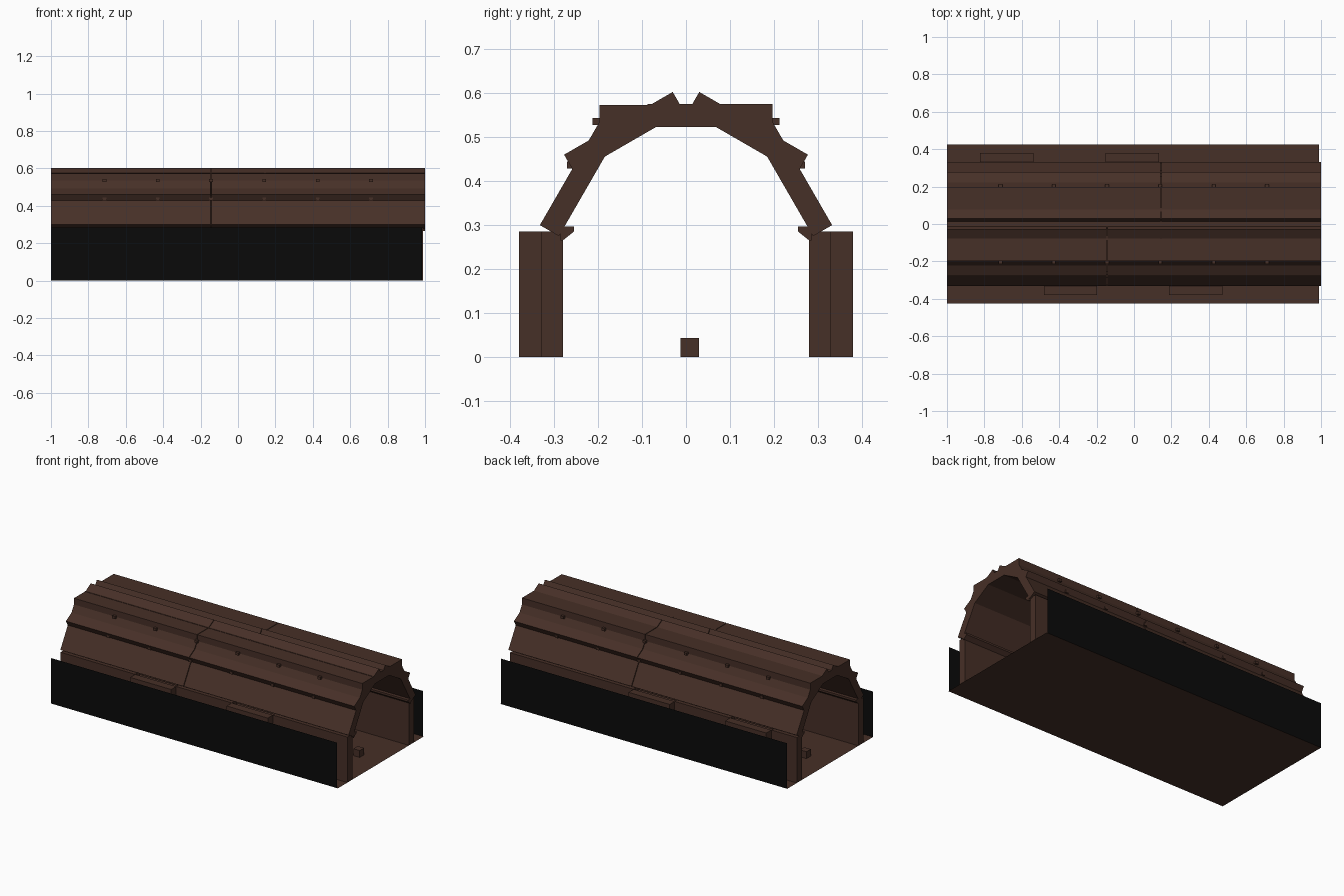
import bpy, bmesh, math
from mathutils import Matrix

if "Cube" in bpy.data.objects:
    bpy.data.objects.remove(bpy.data.objects["Cube"])


def material(name, rgb):
    m = bpy.data.materials.new(name)
    m.diffuse_color = (*rgb, 1)
    m.use_nodes = True
    m.node_tree.nodes["Principled BSDF"].inputs["Base Color"].default_value = m.diffuse_color
    return m


BROWN = material("dark wood brown", (0.062, 0.029, 0.020))
BLACK = material("black", (0.003, 0.003, 0.003))


def prism(name, pts, x0, x1, mat=BROWN):
    """Extrude a (y, z) outline along x."""
    bm = bmesh.new()
    f = bm.faces.new([bm.verts.new((x0, y, z)) for y, z in pts])
    ext = bmesh.ops.extrude_face_region(bm, geom=[f])
    for v in ext["geom"]:
        if isinstance(v, bmesh.types.BMVert):
            v.co.x = x1
    bmesh.ops.recalc_face_normals(bm, faces=bm.faces)
    return finish(name, bm, mat)


def sheet(name, corners, mat):
    bm = bmesh.new()
    bm.faces.new([bm.verts.new(c) for c in corners])
    return finish(name, bm, mat)


def finish(name, bm, mat):
    me = bpy.data.meshes.new(name)
    bm.to_mesh(me)
    bm.free()
    me.materials.append(mat)
    ob = bpy.data.objects.new(name, me)
    bpy.context.collection.objects.link(ob)
    return ob


def box(name, x0, x1, y0, y1, z0, z1):
    return prism(name, [(y0, z0), (y1, z0), (y1, z1), (y0, z1)], x0, x1)


P, T = 0.285, 0.05          # panel size and thickness


def plank(s, y, z, deg):
    """Panel outline from its lower outer corner, leaning inward at deg."""
    a = math.radians(deg)
    dy, dz = -math.cos(a) * P, math.sin(a) * P
    ny, nz = -math.sin(a) * T, -math.cos(a) * T
    return [(s * p, q) for p, q in ((y, z), (y + dy, z + dz),
                                    (y + dy + ny, z + dz + nz), (y + ny, z + nz))]


# Floor sheet and outer black sheets
sheet("floor", [(-1, -.425, 0), (.99, -.425, 0), (.99, .425, 0), (-1, .425, 0)], BROWN)
for s in (-1, 1):
    y = s * .425
    sheet("outer_screen", [(-1, y, 0), (.985, y, 0), (.985, y, P), (-1, y, P)], BLACK)

# Side walls with recessed panels stepped outward
recess = {-1: (-.34, .33), 1: (-.68, -.01)}
for s in (-1, 1):
    start = -1
    for c in recess[s]:
        a, b = c - P / 2, c + P / 2
        box("wall", start, a, *sorted((s * .28, s * .33)), 0, P)
        box("recessed_wall_panel", a, b, *sorted((s * .33, s * .38)), 0, P)
        start = b
    box("wall", start, .99, *sorted((s * .28, s * .33)), 0, P)
    # Inner ledge at the wall top
    prism("wall_ledge", [(s * .255, .297), (s * .285, .297), (s * .285, .265),
                         (s * .28, .265), (s * .255, .285)], -1, 1)

# Arched roof of overlapping panels, split at a seam
for s in (-1, 1):
    seam = s * .145
    for x0, x1 in ((-1, seam - .002), (seam + .002, 1)):
        prism("lower_roof_panel", plank(s, .332, .30, 60), x0, x1)
        prism("upper_roof_panel", plank(s, .277, .46, 30), x0, x1)
        zt = .575 if s > 0 else .573
        box("top_roof_panel", x0, x1, *sorted((s * .197, s * -.088)), zt - T, zt)
    # Small peg ends along the roof joints
    for i in range(6):
        x = -.714 + i * P
        for y, z in ((.205, .535), (.262, .437)):
            box("roof_peg", x - .01, x + .01, s * y - .008, s * y + .008, z - .008, z + .008)

# Small blocks along the floor centre
for i in range(6):
    x = -.835 + i / 3
    box("floor_block", x - .022, x + .022, -.013, .03, 0, .043)
